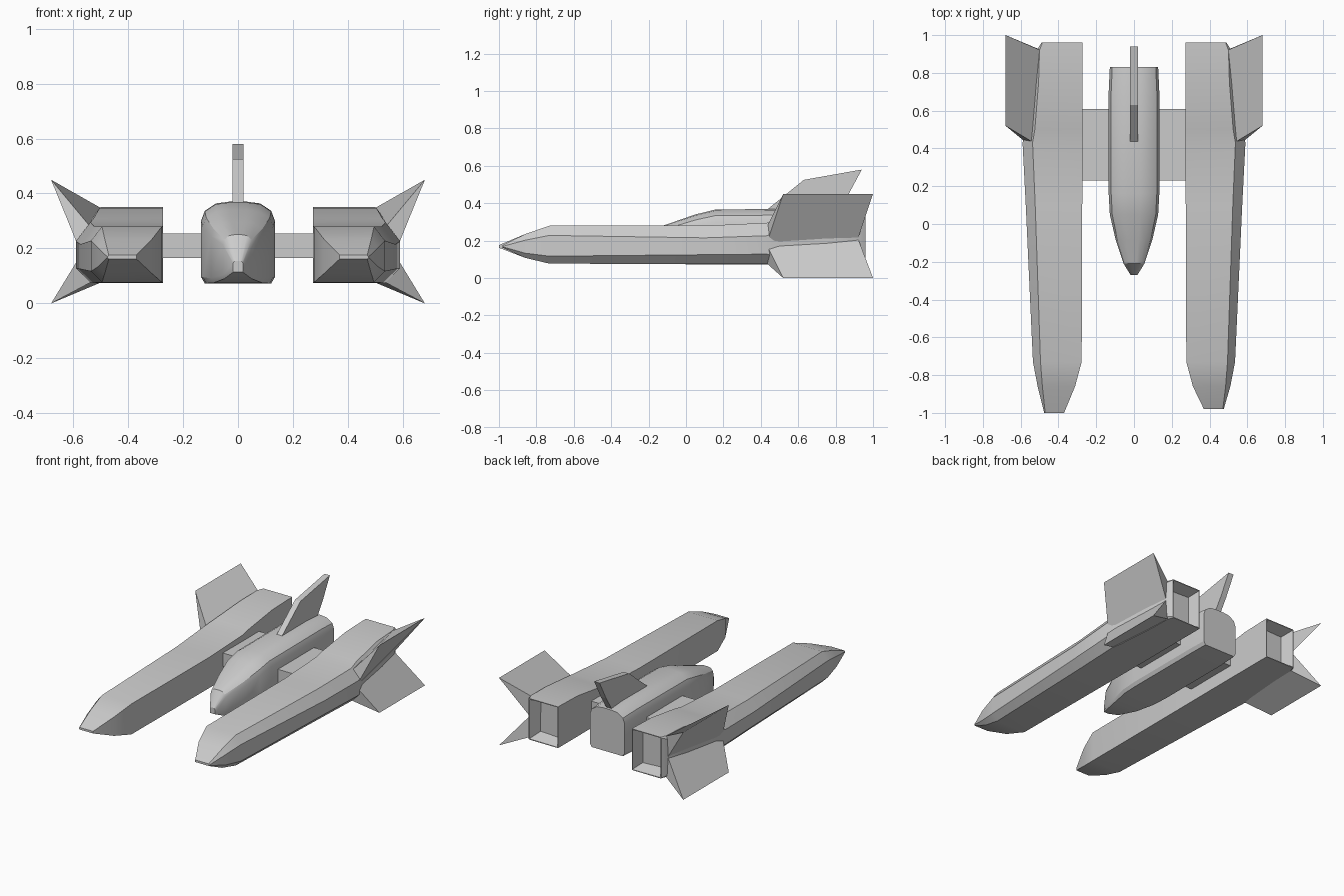
import bpy, bmesh
from mathutils import Vector

if "Cube" in bpy.data.objects:
    bpy.data.objects.remove(bpy.data.objects["Cube"])


def finish(bm, name, smooth=None):
    me = bpy.data.meshes.new(name)
    bm.to_mesh(me)
    bm.free()
    ob = bpy.data.objects.new(name, me)
    bpy.context.collection.objects.link(ob)
    if smooth:
        bpy.ops.object.select_all(action='DESELECT')
        ob.select_set(True)
        bpy.context.view_layer.objects.active = ob
        bpy.ops.object.shade_smooth_by_angle(angle=smooth)
    return ob


def loft(name, rings, recess=0.0, smooth=None):
    """Skin equal-sized rings, cap both ends, optionally sink the rear cap."""
    bm = bmesh.new()
    loops = [[bm.verts.new(p) for p in ring] for ring in rings]
    for a, b in zip(loops, loops[1:]):
        n = len(a)
        for i in range(n):
            j = (i + 1) % n
            bm.faces.new((a[i], a[j], b[j], b[i]))
    bm.faces.new(loops[0])
    rear = bm.faces.new(loops[-1])
    bmesh.ops.recalc_face_normals(bm, faces=bm.faces)
    if recess:
        bmesh.ops.inset_region(bm, faces=[rear], thickness=0.006)
        bmesh.ops.inset_region(bm, faces=[rear], thickness=0.03, depth=-recess)
    return finish(bm, name, smooth)


def pod_ring(s, y, xi, xo, zb, zt, c):
    # flat inner side, chamfered outer side
    pts = [(xi, zb), (xi, zt), (xo - c, zt), (xo, zt - 1.3 * c),
           (xo, zb + c), (xo - c, zb)]
    return [(s * x, y, z) for x, z in pts]


def box(name, x0, x1, y0, y1, z0, z1):
    ring = lambda y: [(x0, y, z0), (x1, y, z0), (x1, y, z1), (x0, y, z1)]
    return loft(name, [ring(y0), ring(y1)])


for s, side, tip in ((-1, "left", -1.0), (1, "right", -0.98)):
    # outer pod: chisel nose, long body, raised tail with a hollow nozzle
    loft(side + "_pod", [pod_ring(s, *r) for r in (
        (tip, 0.37, 0.475, 0.162, 0.176, 0.005),
        (-0.86, 0.312, 0.51, 0.108, 0.235, 0.025),
        (-0.73, 0.277, 0.535, 0.077, 0.28, 0.04),
        (0.10, 0.274, 0.573, 0.075, 0.28, 0.05),
        (0.43, 0.272, 0.59, 0.075, 0.295, 0.053),
        (0.50, 0.272, 0.57, 0.075, 0.31, 0.045),
        (0.75, 0.272, 0.54, 0.075, 0.345, 0.035),
        (0.92, 0.272, 0.515, 0.075, 0.35, 0.015),
        (0.96, 0.272, 0.49, 0.075, 0.35, 0.005),
    )], recess=0.08, smooth=0.5)

    # wedge fins spreading up and down from the pod tail
    fins = {
        "upper": (((0.53, 0.43, 0.27), (0.57, 0.43, 0.18), (0.68, 0.52, 0.45)),
                  ((0.495, 0.92, 0.345), (0.51, 0.92, 0.21), (0.68, 1.0, 0.45))),
        "lower": (((0.57, 0.43, 0.18), (0.53, 0.43, 0.08), (0.68, 0.52, 0.0)),
                  ((0.51, 0.92, 0.21), (0.49, 0.92, 0.08), (0.68, 1.0, 0.0))),
    }
    for level, rings in fins.items():
        loft(f"{side}_{level}_fin",
             [[(s * x, y, z) for x, y, z in r] for r in rings])

    # strut joining pod to hull
    box(side + "_strut", s * 0.12, s * 0.28, 0.23, 0.61, 0.165, 0.255)


def hull_ring(y, w, zb, zt):
    # box section with rounded shoulders and softened bottom corners
    h = zt - zb
    half = [(0.9, 0), (1, 0.08), (1, 0.77), (0.9, 0.89), (0.6, 0.98), (0.25, 1)]
    right = [(w * u, y, zb + h * v) for u, v in half]
    return right + [(-x, yy, z) for x, yy, z in reversed(right)]


# central hull
loft("hull", [hull_ring(*r) for r in (
    (-0.27, 0.018, 0.115, 0.155),
    (-0.21, 0.055, 0.09, 0.25),
    (-0.08, 0.098, 0.075, 0.295),
    (0.05, 0.128, 0.073, 0.34),
    (0.16, 0.134, 0.072, 0.367),
    (0.70, 0.134, 0.072, 0.37),
    (0.83, 0.128, 0.075, 0.36),
)], smooth=0.5)

# swept tail fin on the hull
profile = [(0.42, 0.355), (0.63, 0.525), (0.94, 0.58), (0.87, 0.45), (0.80, 0.34)]
loft("tail_fin", [[(x, y, z) for y, z in profile] for x in (-0.02, 0.02)])
